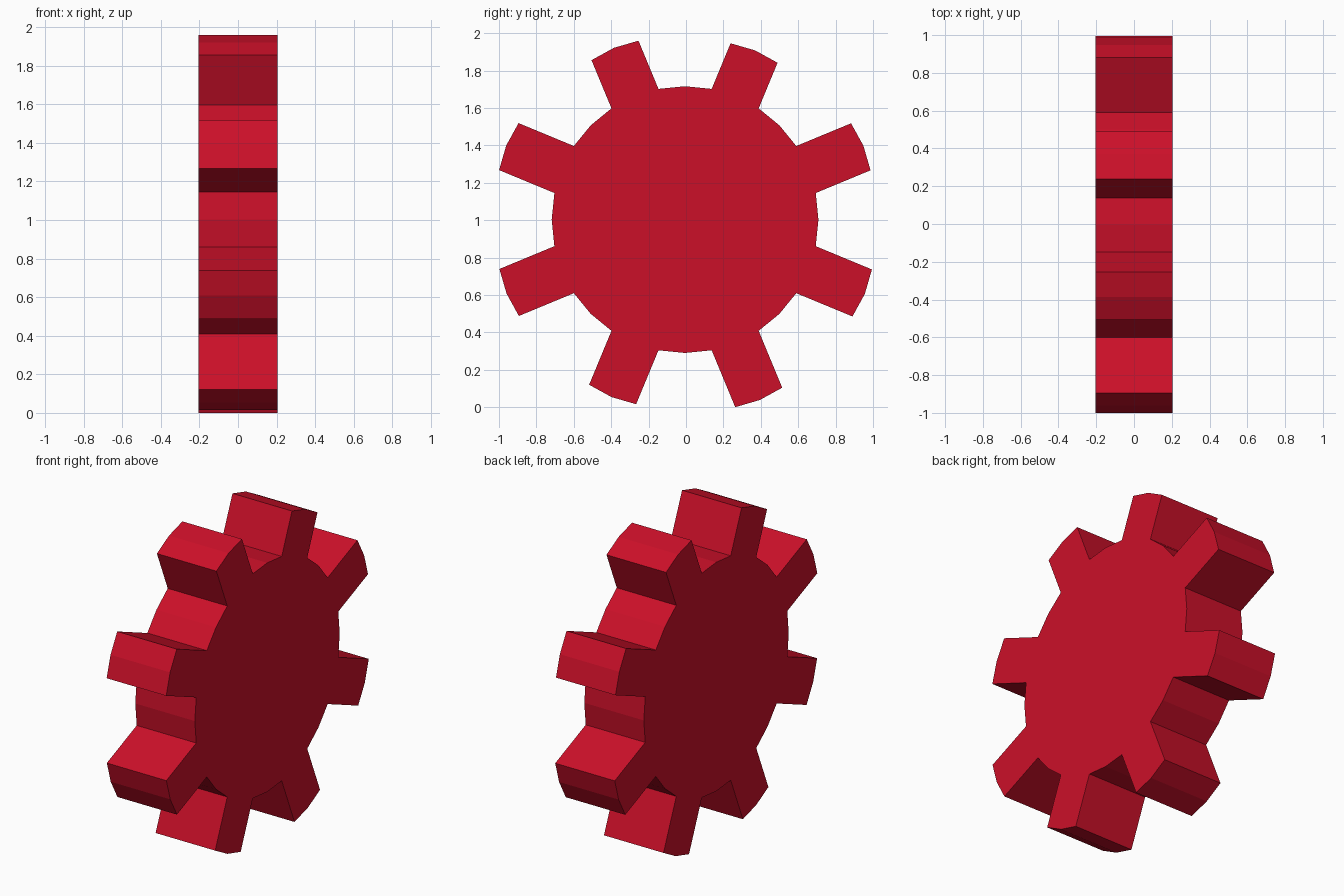
import bpy, bmesh, math

if "Cube" in bpy.data.objects:
    bpy.data.objects.remove(bpy.data.objects["Cube"])

HALF_T = 0.205            # half thickness along x
ROOT_R = 0.713            # radius of the gaps between teeth
HALF_W = 0.136            # half width of a tooth
CY, CZ = -0.005, 1.003    # wheel centre
# worn teeth: each has its own shoulder distance from the centre
TIPS = [1.017, 0.964, 0.979, 1.020, 1.018, 1.012, 1.029, 1.025]


def outline():
    """Gear outline in the y-z plane: gap midpoint, then one tooth, eight times."""
    pts = []
    root = math.sqrt(ROOT_R ** 2 - HALF_W ** 2)
    for i, tip in enumerate(TIPS):
        g = math.radians(45 * i)
        a = g + math.radians(22.5)
        pts.append((ROOT_R * math.cos(g), ROOT_R * math.sin(g)))
        for r, w in ((root, -HALF_W), (tip, -HALF_W), (tip + 0.015, 0),
                     (tip, HALF_W), (root, HALF_W)):
            pts.append((r * math.cos(a) - w * math.sin(a),
                        r * math.sin(a) + w * math.cos(a)))
    return pts


# gear wheel: extruded outline
bm = bmesh.new()
face = bm.faces.new([bm.verts.new((-HALF_T, CY + y, CZ + z)) for y, z in outline()])
ext = bmesh.ops.extrude_face_region(bm, geom=[face], use_keep_orig=True)
moved = [v for v in ext["geom"] if isinstance(v, bmesh.types.BMVert)]
bmesh.ops.translate(bm, verts=moved, vec=(2 * HALF_T, 0, 0))
bmesh.ops.recalc_face_normals(bm, faces=bm.faces)
mesh = bpy.data.meshes.new("gear_wheel")
bm.to_mesh(mesh)
bm.free()
gear = bpy.data.objects.new("gear_wheel", mesh)
bpy.context.collection.objects.link(gear)

# red paint
red = bpy.data.materials.new("red")
red.diffuse_color = (0.6, 0.005, 0.022, 1)
red.use_nodes = True
red.node_tree.nodes["Principled BSDF"].inputs["Base Color"].default_value = red.diffuse_color
mesh.materials.append(red)
